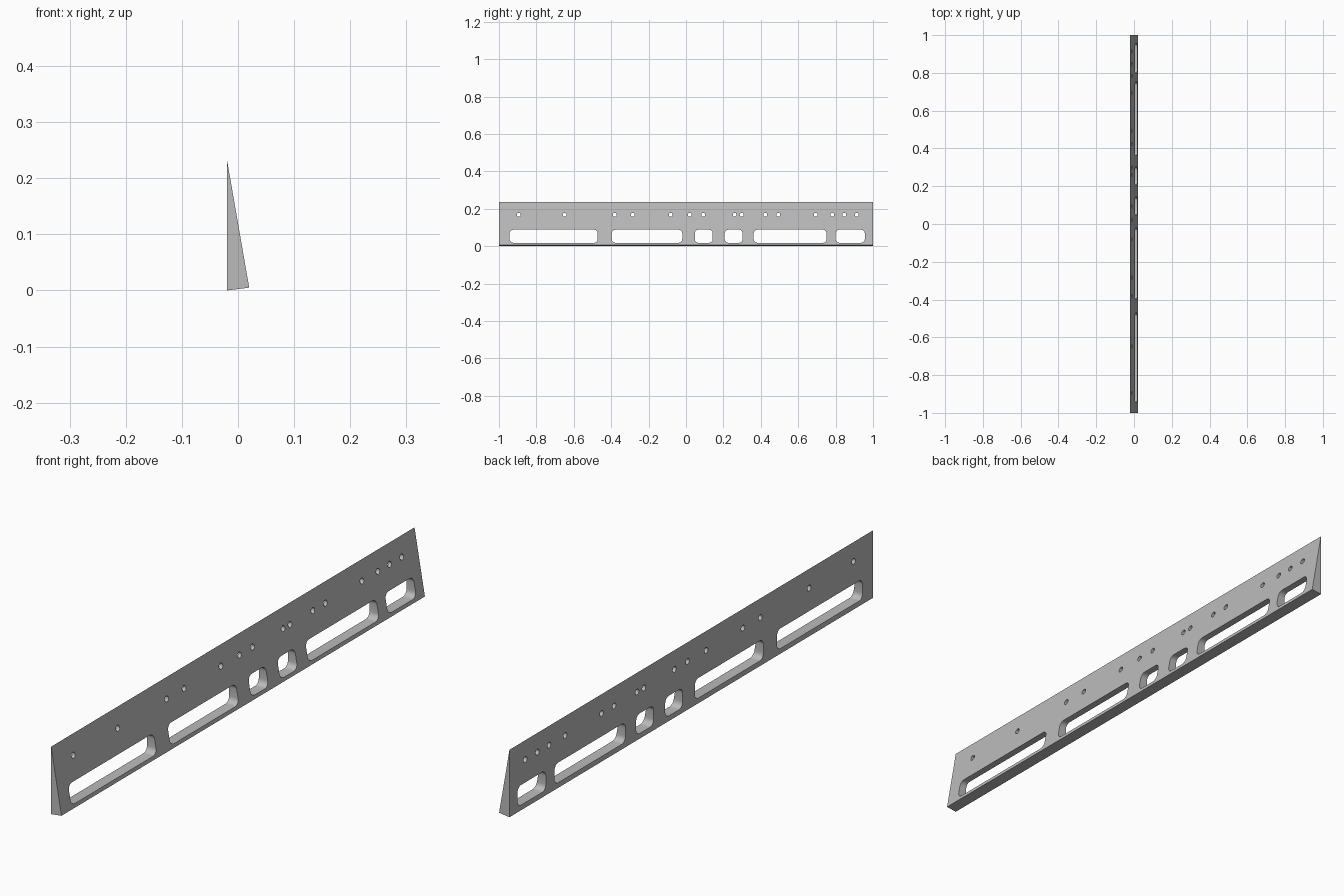
import bpy, bmesh, math

if "Cube" in bpy.data.objects:
    bpy.data.objects.remove(bpy.data.objects["Cube"])

grey = bpy.data.materials.new("plain grey")
grey.diffuse_color = (0.5, 0.5, 0.5, 1)
grey.use_nodes = True
grey.node_tree.nodes["Principled BSDF"].inputs["Base Color"].default_value = grey.diffuse_color


def prism(bm, front, back):
    """Closed prism between two matching rings of points."""
    a = [bm.verts.new(p) for p in front]
    b = [bm.verts.new(p) for p in back]
    n = len(a)
    bm.faces.new(a)
    bm.faces.new(b[::-1])
    for i in range(n):
        bm.faces.new((a[i], b[i], b[(i + 1) % n], a[(i + 1) % n]))


def finish(bm, name):
    bmesh.ops.recalc_face_normals(bm, faces=bm.faces)
    mesh = bpy.data.meshes.new(name)
    bm.to_mesh(mesh)
    bm.free()
    mesh.materials.append(grey)
    ob = bpy.data.objects.new(name, mesh)
    bpy.context.collection.objects.link(ob)
    return ob


def rounded_outline(y0, y1, z0, z1, r, steps):
    """Rounded rectangle in the y-z plane."""
    corners = ((y1 - r, z1 - r), (y0 + r, z1 - r), (y0 + r, z0 + r), (y1 - r, z0 + r))
    return [(cy + r * math.cos(a), cz + r * math.sin(a))
            for q, (cy, cz) in enumerate(corners)
            for a in [(q + k / steps) * math.pi / 2 for k in range(steps + 1)]]


def cut_through(bm, outline):
    prism(bm, [(-0.1, y, z) for y, z in outline], [(0.1, y, z) for y, z in outline])


# Long wedge-shaped board
section = [(-0.02, 0.0), (0.02, 0.005), (-0.02, 0.235)]
bm = bmesh.new()
prism(bm, [(x, -1, z) for x, z in section], [(x, 1, z) for x, z in section])
board = finish(bm, "wedge_board")

# Rounded windows along the lower edge and a row of small holes above
windows = [(-0.943, -0.472), (-0.397, -0.02), (0.047, 0.143),
           (0.207, 0.303), (0.362, 0.752), (0.80, 0.956)]
holes = [-0.894, -0.649, -0.381, -0.285, -0.082, 0.02, 0.092, 0.26,
         0.298, 0.424, 0.493, 0.694, 0.782, 0.846, 0.913]
bm = bmesh.new()
for y0, y1 in windows:
    cut_through(bm, rounded_outline(y0, y1, 0.018, 0.088, 0.02, 6))
for y in holes:
    cut_through(bm, [(y + 0.01 * math.cos(k * math.pi / 10),
                      0.168 + 0.01 * math.sin(k * math.pi / 10)) for k in range(20)])
cutter = finish(bm, "opening_cutter")
cutter.hide_render = True

# Cut the openings, then drop the cutter
mod = board.modifiers.new("openings", 'BOOLEAN')
mod.operation = 'DIFFERENCE'
mod.solver = 'EXACT'
mod.object = cutter
bpy.context.view_layer.objects.active = board
board.select_set(True)
bpy.ops.object.modifier_apply(modifier=mod.name)
bpy.data.objects.remove(cutter)
bpy.ops.object.shade_smooth_by_angle(angle=math.radians(30))
